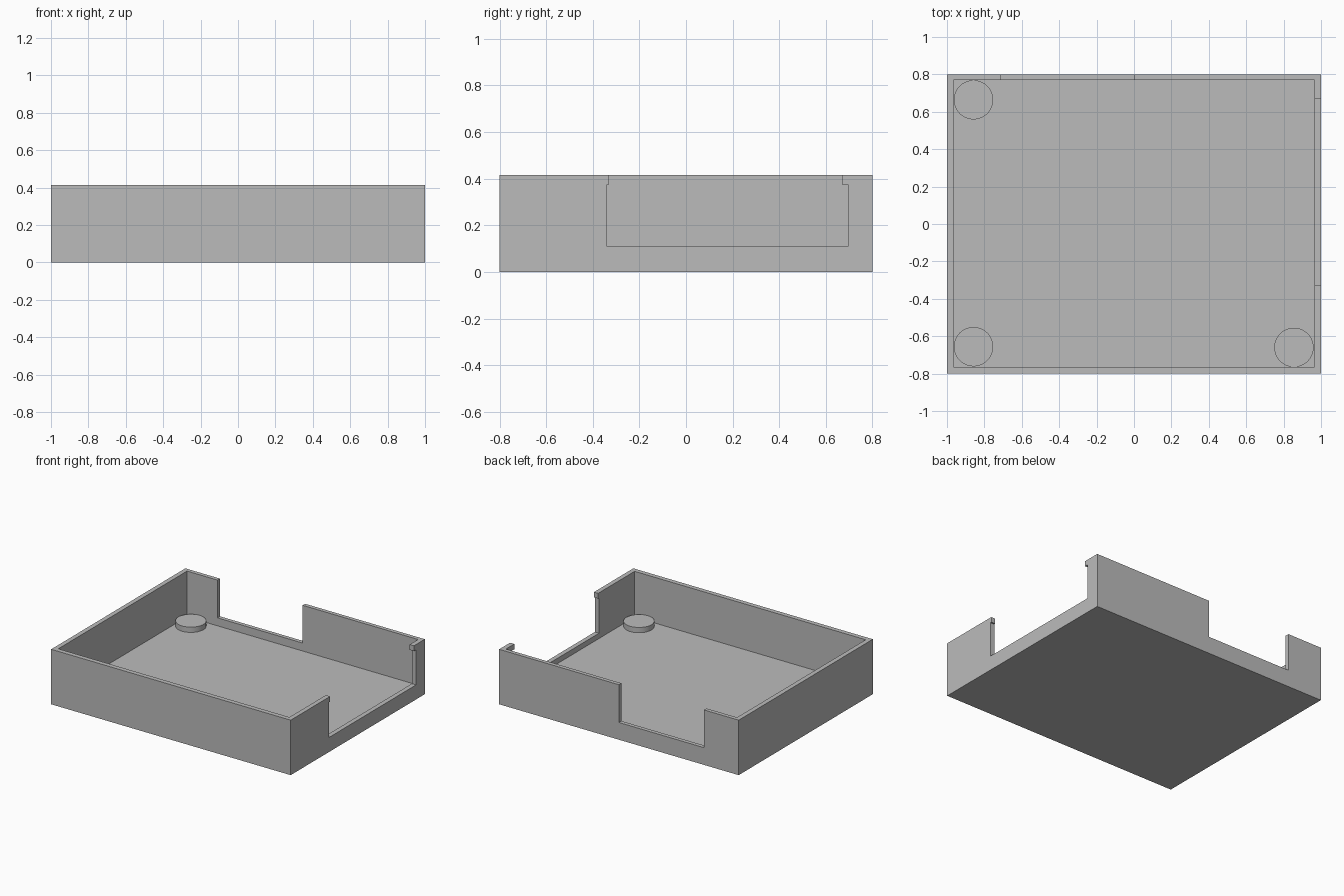
import bpy

if "Cube" in bpy.data.objects:
    bpy.data.objects.remove(bpy.data.objects["Cube"], do_unlink=True)

# Single plain grey
grey = bpy.data.materials.new("plain_grey")
grey.use_nodes = True
colour = (0.5, 0.5, 0.5, 1)
grey.diffuse_color = colour
grey.node_tree.nodes["Principled BSDF"].inputs["Base Color"].default_value = colour


def box(name, x, y, z):
    """Box from (min, max) pairs along each axis."""
    spans = (x, y, z)
    bpy.ops.mesh.primitive_cube_add(size=1, location=[(a + b) / 2 for a, b in spans])
    ob = bpy.context.object
    ob.name = name
    ob.scale = [b - a for a, b in spans]
    bpy.ops.object.transform_apply(location=True, rotation=False, scale=True)
    ob.data.materials.append(grey)
    return ob


def cut(target, cutter):
    """Subtract the cutter from the target, then discard the cutter."""
    cutter.hide_render = True
    mod = target.modifiers.new("cut", 'BOOLEAN')
    mod.operation = 'DIFFERENCE'
    mod.solver = 'EXACT'
    mod.object = cutter
    bpy.context.view_layer.objects.active = target
    bpy.ops.object.modifier_apply(modifier=mod.name)
    bpy.data.objects.remove(cutter, do_unlink=True)


HEIGHT, FLOOR, ABOVE = 0.415, 0.07, 0.6

# Open tray: outer block with the cavity hollowed out
tray = box("tray", (-1, 1), (-0.8, 0.8), (0, HEIGHT))
cut(tray, box("cavity", (-0.965, 0.965), (-0.765, 0.77), (FLOOR, ABOVE)))

# Opening in the back wall
cut(tray, box("back_opening", (-0.71, 0), (0.7, 0.9), (0.13, ABOVE)))

# Opening in the +x wall, narrower at the rim so small tabs overhang it
cut(tray, box("side_opening", (0.9, 1.1), (-0.34, 0.695), (0.11, 0.375)))
cut(tray, box("side_rim_opening", (0.9, 1.1), (-0.33, 0.67), (0.3, ABOVE)))

# Round standoffs in three corners
for name, x, y in (("back_right_standoff", -0.858, 0.664),
                   ("front_right_standoff", -0.858, -0.656),
                   ("front_left_standoff", 0.855, -0.66)):
    bpy.ops.mesh.primitive_cylinder_add(vertices=64, radius=0.105, depth=0.06,
                                        location=(x, y, FLOOR + 0.01))
    disc = bpy.context.object
    disc.name = name
    disc.data.materials.append(grey)
    bpy.ops.object.shade_smooth_by_angle()
